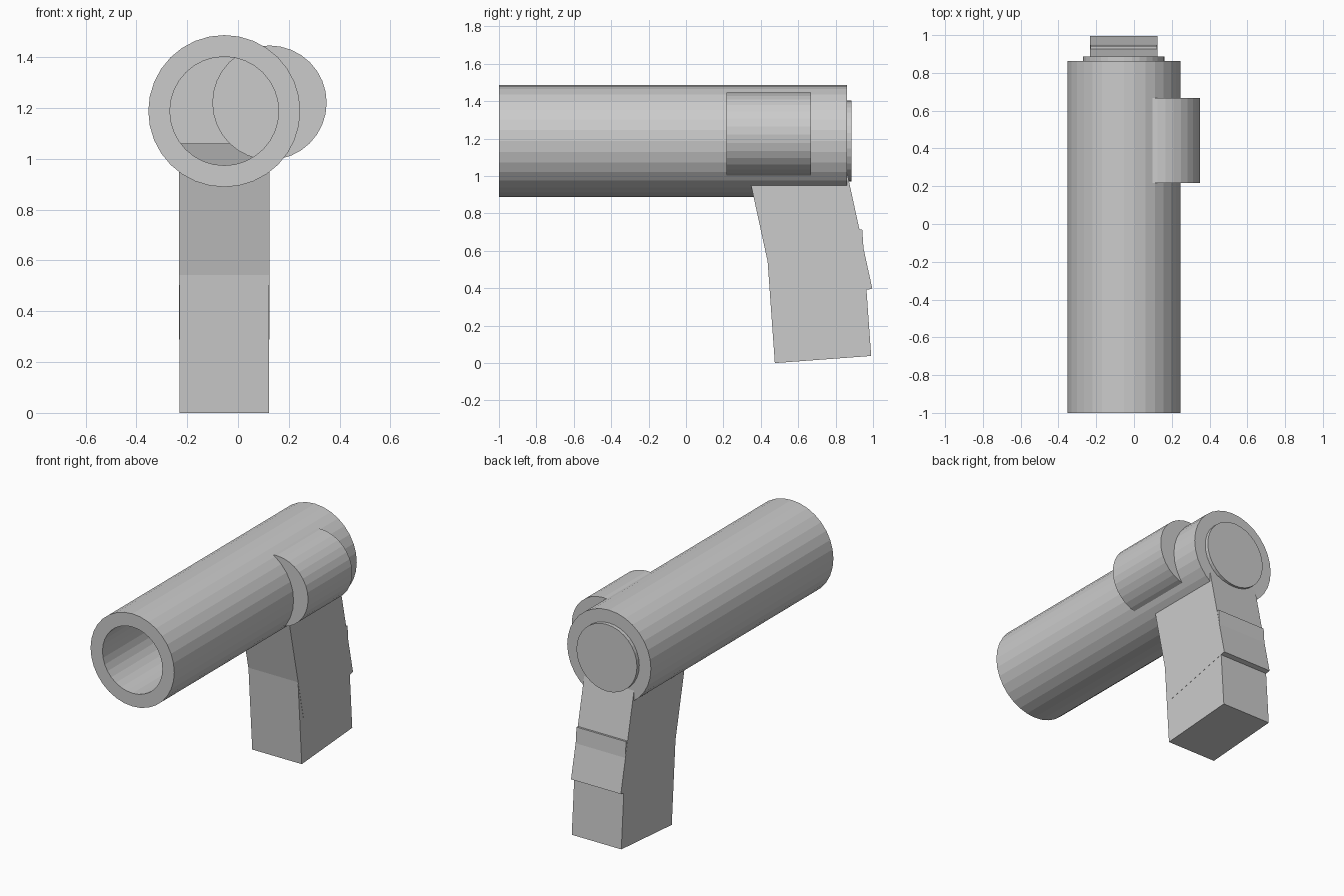
import bpy, bmesh
from math import cos, sin, tau

if "Cube" in bpy.data.objects:
    bpy.data.objects.remove(bpy.data.objects["Cube"])

CX = -0.054   # shared centre line of barrel and grip


def finish(name, bm):
    bmesh.ops.recalc_face_normals(bm, faces=bm.faces)
    me = bpy.data.meshes.new(name)
    bm.to_mesh(me)
    bm.free()
    ob = bpy.data.objects.new(name, me)
    bpy.context.collection.objects.link(ob)
    return ob


def lathe_y(name, cx, cz, profile, sides=32):
    """Solid of revolution along y; profile = (radius, y), ends are capped."""
    bm = bmesh.new()
    rings = [[bm.verts.new((cx + r * cos(tau * i / sides), y, cz + r * sin(tau * i / sides)))
              for i in range(sides)] for r, y in profile]
    for a, b in zip(rings, rings[1:]):
        for i in range(sides):
            j = (i + 1) % sides
            bm.faces.new((a[i], a[j], b[j], b[i]))
    bm.faces.new(rings[0])
    bm.faces.new(rings[-1])
    return finish(name, bm)


def side_block(name, x0, x1, outline):
    """Extrude a (y, z) outline across x."""
    bm = bmesh.new()
    face = bm.faces.new([bm.verts.new((x0, y, z)) for y, z in outline])
    ext = bmesh.ops.extrude_face_region(bm, geom=[face])
    verts = [v for v in ext["geom"] if isinstance(v, bmesh.types.BMVert)]
    bmesh.ops.translate(bm, verts=verts, vec=(x1 - x0, 0, 0))
    return finish(name, bm)


# Barrel: deep open bore at the front, stepped end plug at the back
lathe_y("barrel", CX, 1.188, [
    (0.214, 0.875), (0.214, -1.0), (0.299, -1.0),
    (0.299, 0.862), (0.216, 0.862), (0.216, 0.886)])

# Side cylinder, running through the barrel wall into the bore
lathe_y("side_cylinder", 0.124, 1.221, [(0.225, 0.217), (0.225, 0.667)])

# Grip: two overlapping blocks, the upper one leaning more
side_block("lower_grip", CX - 0.177, CX + 0.177,
           [(0.475, 0.0), (0.990, 0.038), (0.942, 0.715), (0.427, 0.677)])
side_block("upper_grip", CX - 0.178, CX + 0.178,
           [(0.492, 0.288), (0.996, 0.398), (0.852, 1.06), (0.348, 0.95)])
